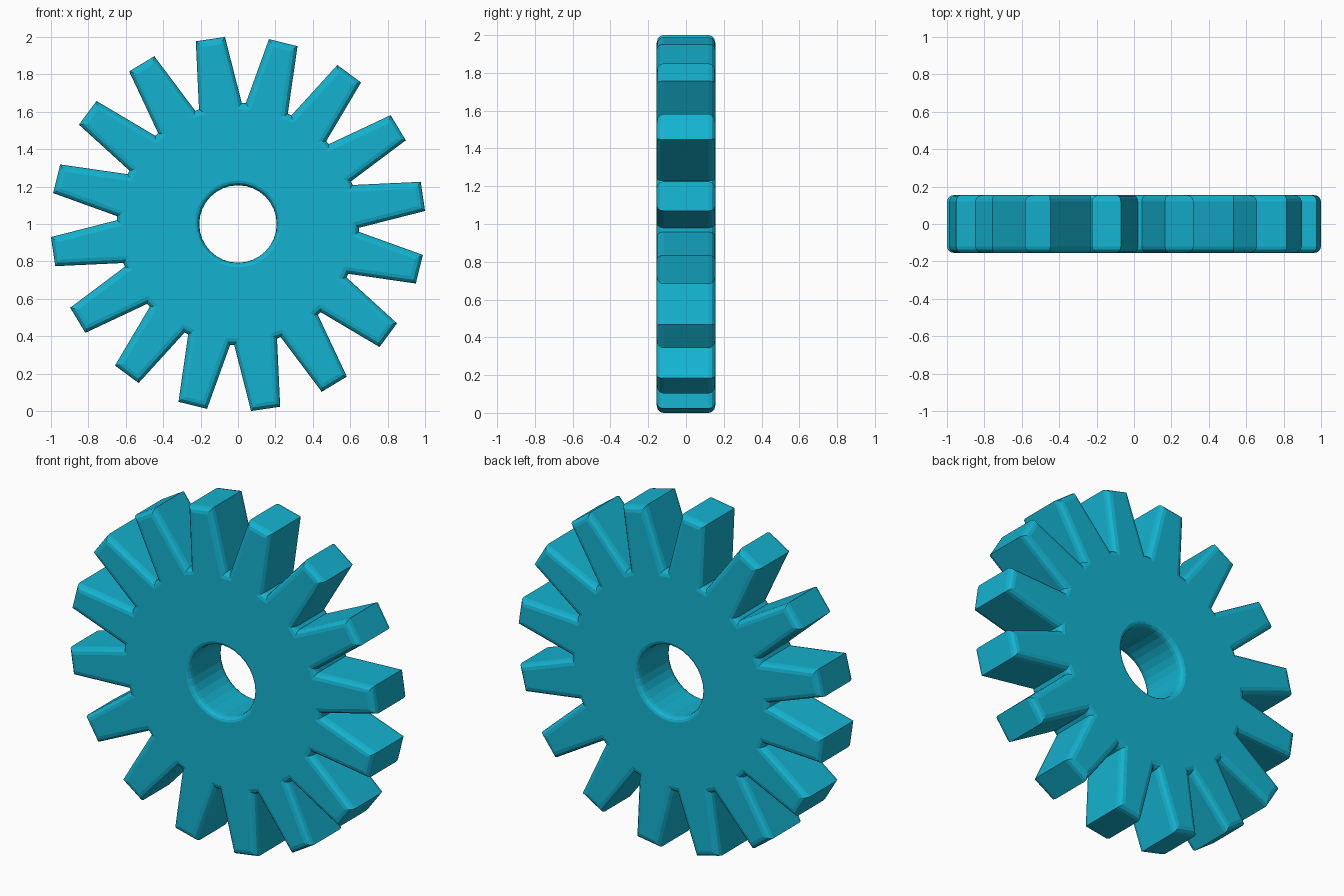
import bpy, bmesh
from math import sin, cos, pi, radians
from mathutils import Vector

if "Cube" in bpy.data.objects:
    bpy.data.objects.remove(bpy.data.objects["Cube"])

TEETH, HALF_DEPTH, BEVEL, STEPS = 16, 0.155, 0.035, 3
TIP_R, ROOT_R, HOLE_R, HOLE_SIDES = 1.0025, 0.647, 0.207, 32


def polar(r, deg):
    return Vector((r * cos(radians(deg)), r * sin(radians(deg))))


def inset(loop, d):
    """Mitred inward offset of a counter-clockwise outline."""
    out = []
    for i, p in enumerate(loop):
        a = (p - loop[i - 1]).normalized()
        b = (loop[(i + 1) % len(loop)] - p).normalized()
        na, nb = Vector((-a.y, a.x)), Vector((-b.y, b.x))
        out.append(p + (na + nb) * d / (1 + na.dot(nb)))
    return out


# Toothed outline: root, tip, tip, root for every tooth
outline = []
for k in range(TEETH):
    mid = 8.5 + k * 360 / TEETH
    outline += [polar(ROOT_R, mid - 10.3), polar(TIP_R, mid - 4.5),
                polar(TIP_R, mid + 4.5), polar(ROOT_R, mid + 10.3)]

# Rounded front and back edges as (inset, depth) pairs
arc = [(BEVEL * (1 - cos(t)), BEVEL * (1 - sin(t)))
       for t in (pi / 2 * i / STEPS for i in range(STEPS + 1))]
section = [(d, -HALF_DEPTH + e) for d, e in reversed(arc)]
section += [(d, HALF_DEPTH - e) for d, e in arc]

bm = bmesh.new()


def wall(make_loop):
    """Skin the rings of one wall and return its first and last ring."""
    rings = [[bm.verts.new((p.x, y, p.y + 1)) for p in make_loop(d)] for d, y in section]
    for r, s in zip(rings, rings[1:]):
        for i in range(len(r)):
            j = (i + 1) % len(r)
            bm.faces.new((r[i], r[j], s[j], s[i]))
    return rings[0], rings[-1]


# Outer teeth and axle hole
outer = wall(lambda d: inset(outline, d))
hole = wall(lambda d: [polar(HOLE_R + d * 0.7, i * 360 / HOLE_SIDES)
                       for i in range(HOLE_SIDES)])

# Flat front and back discs
for pair in zip(outer, hole):
    edges = [bm.edges.get((r[i - 1], r[i])) for r in pair for i in range(len(r))]
    bmesh.ops.triangle_fill(bm, edges=edges, use_beauty=True)
bmesh.ops.recalc_face_normals(bm, faces=bm.faces[:])

mesh = bpy.data.meshes.new("gear_wheel")
bm.to_mesh(mesh)
bm.free()
gear = bpy.data.objects.new("gear_wheel", mesh)
bpy.context.collection.objects.link(gear)

# Teal paint
mat = bpy.data.materials.new("teal")
mat.diffuse_color = (0.007, 0.45, 0.63, 1)
mat.use_nodes = True
mat.node_tree.nodes["Principled BSDF"].inputs["Base Color"].default_value = mat.diffuse_color
mesh.materials.append(mat)
